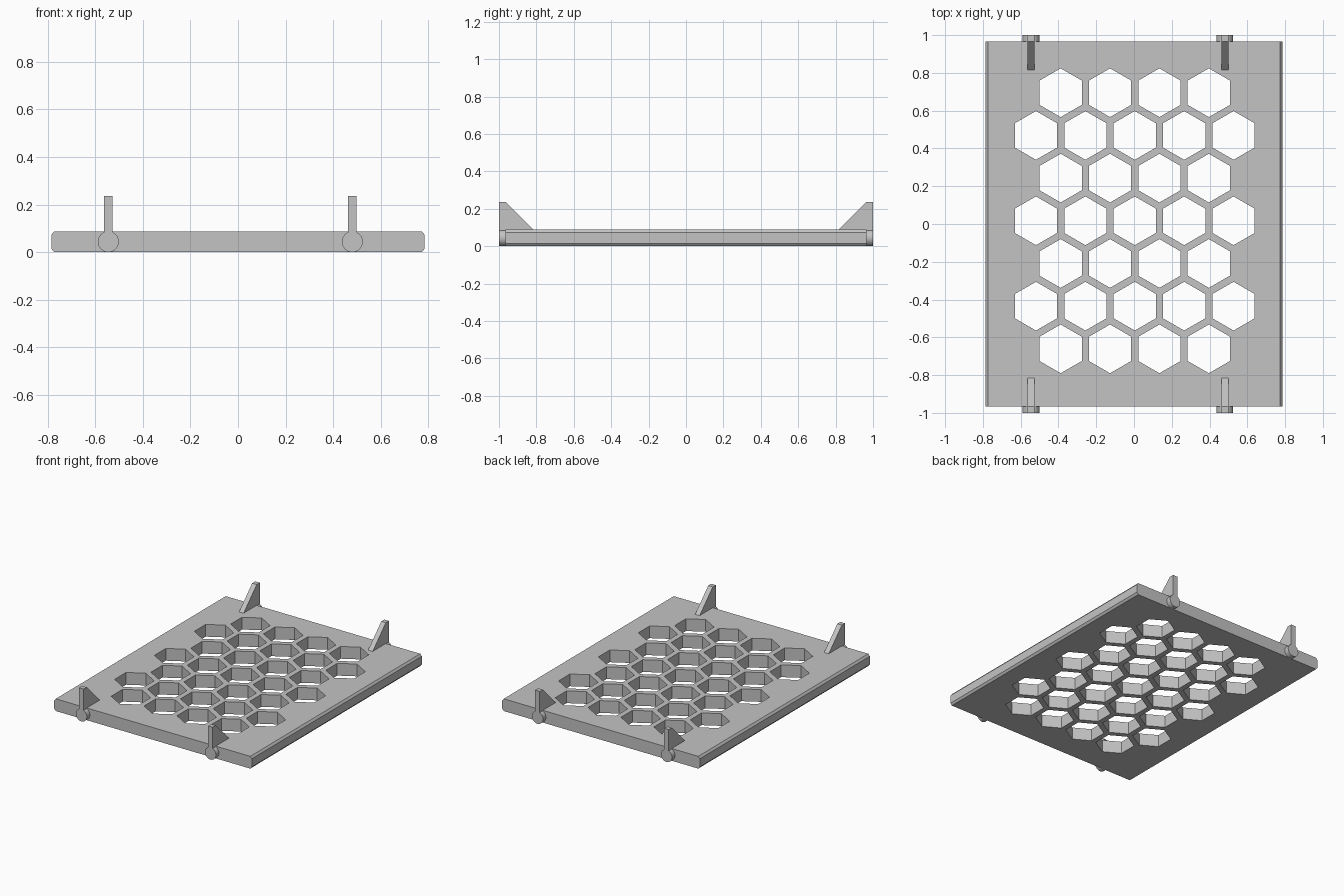
import bpy, math

if "Cube" in bpy.data.objects:
    bpy.data.objects.remove(bpy.data.objects["Cube"])

grey = bpy.data.materials.new("mid grey")
grey.diffuse_color = (0.55, 0.55, 0.55, 1)
grey.use_nodes = True
grey.node_tree.nodes["Principled BSDF"].inputs["Base Color"].default_value = grey.diffuse_color


def prism(name, loops, place, lo, hi):
    """Extrude closed 2D outlines from lo to hi; place(u, v, w) orients them."""
    verts, faces = [], []
    for loop in loops:
        b, n = len(verts), len(loop)
        verts += [place(u, v, lo) for u, v in loop]
        verts += [place(u, v, hi) for u, v in loop]
        faces += [tuple(range(b, b + n))[::-1], tuple(range(b + n, b + 2 * n))]
        faces += [(b + i, b + (i + 1) % n, b + n + (i + 1) % n, b + n + i) for i in range(n)]
    mesh = bpy.data.meshes.new(name)
    mesh.from_pydata(verts, [], faces)
    obj = bpy.data.objects.new(name, mesh)
    bpy.context.collection.objects.link(obj)
    mesh.materials.append(grey)
    # consistent outward normals
    bpy.context.view_layer.objects.active = obj
    bpy.ops.object.select_all(action='DESELECT')
    obj.select_set(True)
    bpy.ops.object.mode_set(mode='EDIT')
    bpy.ops.mesh.select_all(action='SELECT')
    bpy.ops.mesh.normals_make_consistent(inside=False)
    bpy.ops.object.mode_set(mode='OBJECT')
    return obj


def ring(cx, cy, r, n, start=0.0):
    return [(cx + r * math.cos(start + 2 * math.pi * i / n),
             cy + r * math.sin(start + 2 * math.pi * i / n)) for i in range(n)]


# Plate with chamfered long edges
W, L, T, CX, CZ = 0.785, 0.965, 0.088, 0.012, 0.015
outline = [(-W + CX, 0), (W - CX, 0), (W, CZ), (W, T - CZ),
           (W - CX, T), (-W + CX, T), (-W, T - CZ), (-W, CZ)]
plate = prism("plate", [outline], lambda u, v, w: (u, w, v), -L, L)

# Honeycomb of through holes: rows of four and five
hexes = []
for row in range(-3, 4):
    count = 4 if row % 2 else 5
    for i in range(count):
        x = 0.004 + (i - (count - 1) / 2) * 0.2615
        hexes.append(ring(x, 0.017 + row * 0.226, 0.129, 6, math.pi / 6))
cutter = prism("hole_cutter", hexes, lambda u, v, w: (u, v, w), -0.1, 0.2)
cutter.hide_render = True
cut = plate.modifiers.new("holes", 'BOOLEAN')
cut.operation = 'DIFFERENCE'
cut.solver = 'EXACT'
cut.object = cutter
bpy.context.view_layer.objects.active = plate
bpy.ops.object.modifier_apply(modifier=cut.name)
bpy.data.objects.remove(cutter)

# Pivot discs and sloping fins at both ends
for end, s in (("front", -1), ("back", 1)):
    for side, x in (("left", -0.545), ("right", 0.481)):
        disc = prism(f"{end}_{side}_disc", [ring(x, 0.044, 0.044, 32)],
                     lambda u, v, w: (u, w * s, v), 0.955, 1.0)
        bpy.ops.object.shade_smooth_by_angle(angle=math.radians(30))
        fin = [(1.0, 0.05), (1.0, 0.237), (0.965, 0.237), (0.815, 0.087), (0.815, 0.05)]
        prism(f"{end}_{side}_fin", [fin], lambda u, v, w: (w, u * s, v),
              x - 0.018, x + 0.018)
